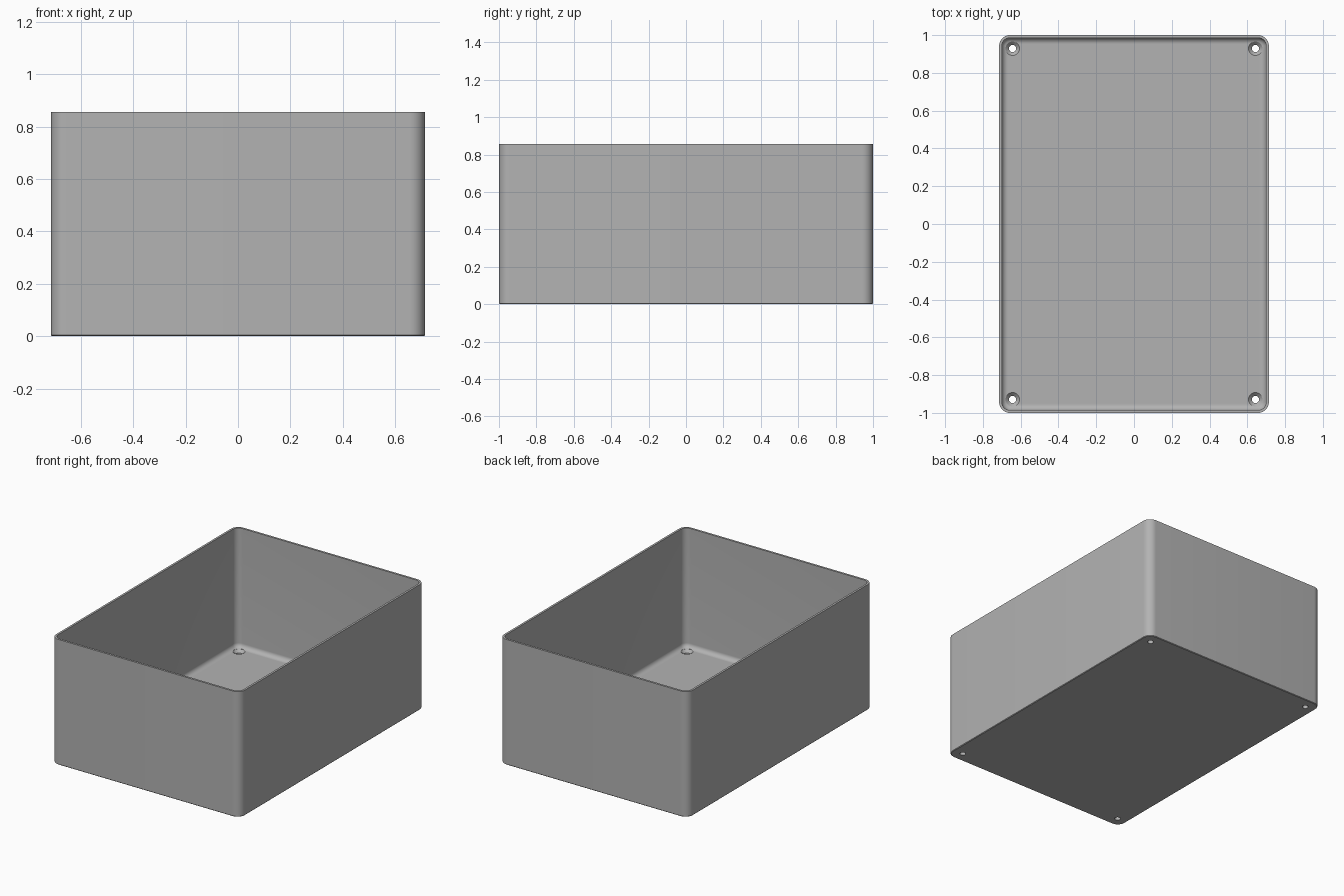
import bpy, bmesh, math

cube = bpy.data.objects.get("Cube")
if cube:
    bpy.data.objects.remove(cube, do_unlink=True)

HX, HY, HEIGHT = 0.714, 1.0, 0.857
CORNER, WALL, FLOOR, FILLET, EDGE = 0.057, 0.0143, 0.041, 0.031, 0.004
HOLE_X, HOLE_Y = 0.643, 0.929
ARC = 10

grey = bpy.data.materials.new("grey plastic")
grey.use_nodes = True
colour = (0.45, 0.45, 0.45, 1)
grey.diffuse_color = colour
grey.node_tree.nodes["Principled BSDF"].inputs["Base Color"].default_value = colour


def make_object(name, bm):
    bmesh.ops.recalc_face_normals(bm, faces=bm.faces)
    mesh = bpy.data.meshes.new(name)
    bm.to_mesh(mesh)
    bm.free()
    mesh.materials.append(grey)
    obj = bpy.data.objects.new(name, mesh)
    bpy.context.collection.objects.link(obj)
    return obj


def rounded_ring(bm, inset, z):
    """Rounded rectangle, pulled in from the outer outline."""
    r = CORNER - inset
    verts = []
    for quarter, (sx, sy) in enumerate([(1, 1), (-1, 1), (-1, -1), (1, -1)]):
        for i in range(ARC + 1):
            a = (quarter + i / ARC) * math.pi / 2
            verts.append(bm.verts.new((sx * (HX - CORNER) + r * math.cos(a),
                                       sy * (HY - CORNER) + r * math.sin(a), z)))
    return verts


def circle_ring(bm, x, y, r, z, n=32):
    return [bm.verts.new((x + r * math.cos(i * math.tau / n),
                          y + r * math.sin(i * math.tau / n), z)) for i in range(n)]


def loft(bm, rings):
    """Join rings in order and cap both ends."""
    for a, b in zip(rings, rings[1:]):
        for i in range(len(a)):
            j = (i + 1) % len(a)
            bm.faces.new((a[i], a[j], b[j], b[i]))
    bm.faces.new(rings[0])
    bm.faces.new(rings[-1])


# Open box: outer wall, rim, inner wall, filleted floor
profile = [(EDGE, 0), (0, EDGE), (0, HEIGHT), (WALL, HEIGHT)]
for i in range(ARC + 1):
    a = i / ARC * math.pi / 2
    profile.append((WALL + FILLET * (1 - math.cos(a)),
                    FLOOR + FILLET * (1 - math.sin(a))))
bm = bmesh.new()
loft(bm, [rounded_ring(bm, inset, z) for inset, z in profile])
box = make_object("open_box", bm)

# Countersunk screw holes in the four floor corners
bm = bmesh.new()
for sx in (-1, 1):
    for sy in (-1, 1):
        loft(bm, [circle_ring(bm, sx * HOLE_X, sy * HOLE_Y, r, z) for r, z in
                  [(0.019, -0.05), (0.019, FLOOR - 0.018),
                   (0.037, FLOOR), (0.037, FLOOR + 0.06)]])
cutter = make_object("screw_hole_cutter", bm)
cutter.hide_render = True

cut = box.modifiers.new("screw_holes", 'BOOLEAN')
cut.operation = 'DIFFERENCE'
cut.solver = 'EXACT'
cut.object = cutter
bpy.ops.object.select_all(action='DESELECT')
box.select_set(True)
bpy.context.view_layer.objects.active = box
bpy.ops.object.modifier_apply(modifier=cut.name)
bpy.data.objects.remove(cutter, do_unlink=True)
bpy.ops.object.shade_smooth_by_angle(angle=math.radians(30))
